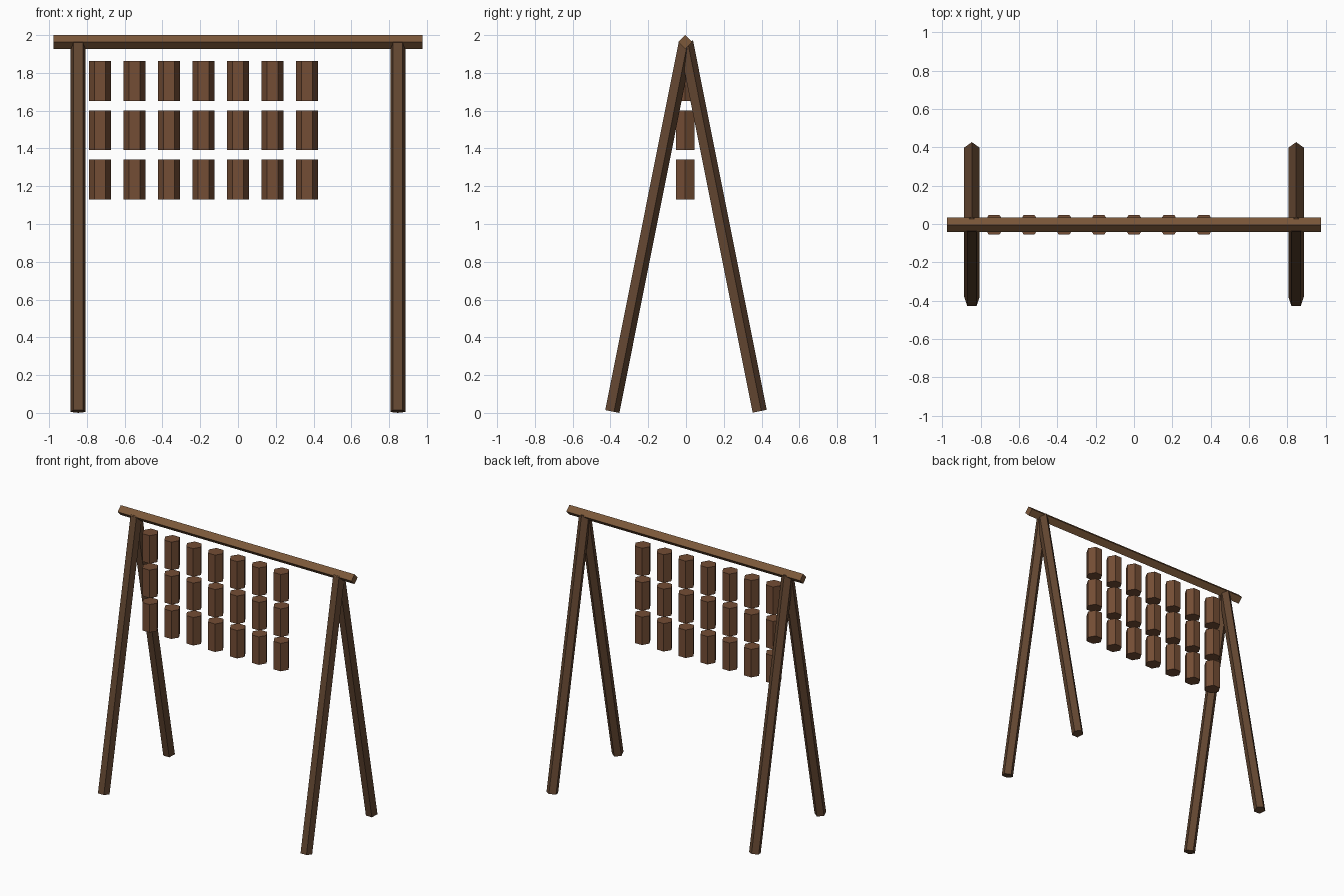
import bpy, bmesh
from math import cos, sin, radians, tau
from mathutils import Vector

if "Cube" in bpy.data.objects:
    bpy.data.objects.remove(bpy.data.objects["Cube"])


def material(name, rgb):
    m = bpy.data.materials.new(name)
    m.diffuse_color = (*rgb, 1)
    m.use_nodes = True
    m.node_tree.nodes["Principled BSDF"].inputs["Base Color"].default_value = m.diffuse_color
    return m


def prism(name, start, end, u, sides, radius, phase, mat):
    """Flat-faced n-sided bar from start to end; u is the angle-zero direction."""
    start, end, u = Vector(start), Vector(end), Vector(u)
    axis = (end - start).normalized()
    u = (u - axis * u.dot(axis)).normalized()
    v = axis.cross(u)
    bm = bmesh.new()
    rings = []
    for p in (start, end):
        angles = [radians(phase) + tau * i / sides for i in range(sides)]
        rings.append([bm.verts.new(p + radius * (u * cos(a) + v * sin(a))) for a in angles])
    lo, hi = rings
    for i in range(sides):
        j = (i + 1) % sides
        bm.faces.new((lo[i], lo[j], hi[j], hi[i]))
    bm.faces.new(lo[::-1])
    bm.faces.new(hi)
    bmesh.ops.recalc_face_normals(bm, faces=bm.faces)
    me = bpy.data.meshes.new(name)
    bm.to_mesh(me)
    bm.free()
    me.materials.append(mat)
    ob = bpy.data.objects.new(name, me)
    bpy.context.collection.objects.link(ob)
    return ob


beam_wood = material("beam_wood", (0.20, 0.098, 0.042))
leg_wood = material("leg_wood", (0.125, 0.062, 0.031))
block_wood = material("block_wood", (0.175, 0.075, 0.035))

MID_Y = -0.004

# Top beam: square bar standing on its edge
prism("top_beam", (-0.976, MID_Y, 1.963), (0.976, MID_Y, 1.963),
      (0, 0, 1), 4, 0.037, 0, beam_wood)

# A-frame legs: five-sided poles with one edge facing the back
for x, side in ((-0.846, "left"), (0.846, "right")):
    for s, face in ((-1, "front"), (1, "back")):
        prism(f"{face}_{side}_leg", (x, MID_Y + s * 0.39, 0.0083), (x, MID_Y, 1.963),
              (0, 1, 0), 5, 0.042, 0, leg_wood)

# Hanging hexagonal blocks: seven columns of three
for col in range(7):
    for row in range(3):
        x, z = -0.73 + 0.1825 * col, 1.131 + 0.26 * row
        prism(f"hanging_block_{col + 1}_{row + 1}", (x, MID_Y, z), (x, MID_Y, z + 0.211),
              (1, 0, 0), 6, 0.058, 0, block_wood)
